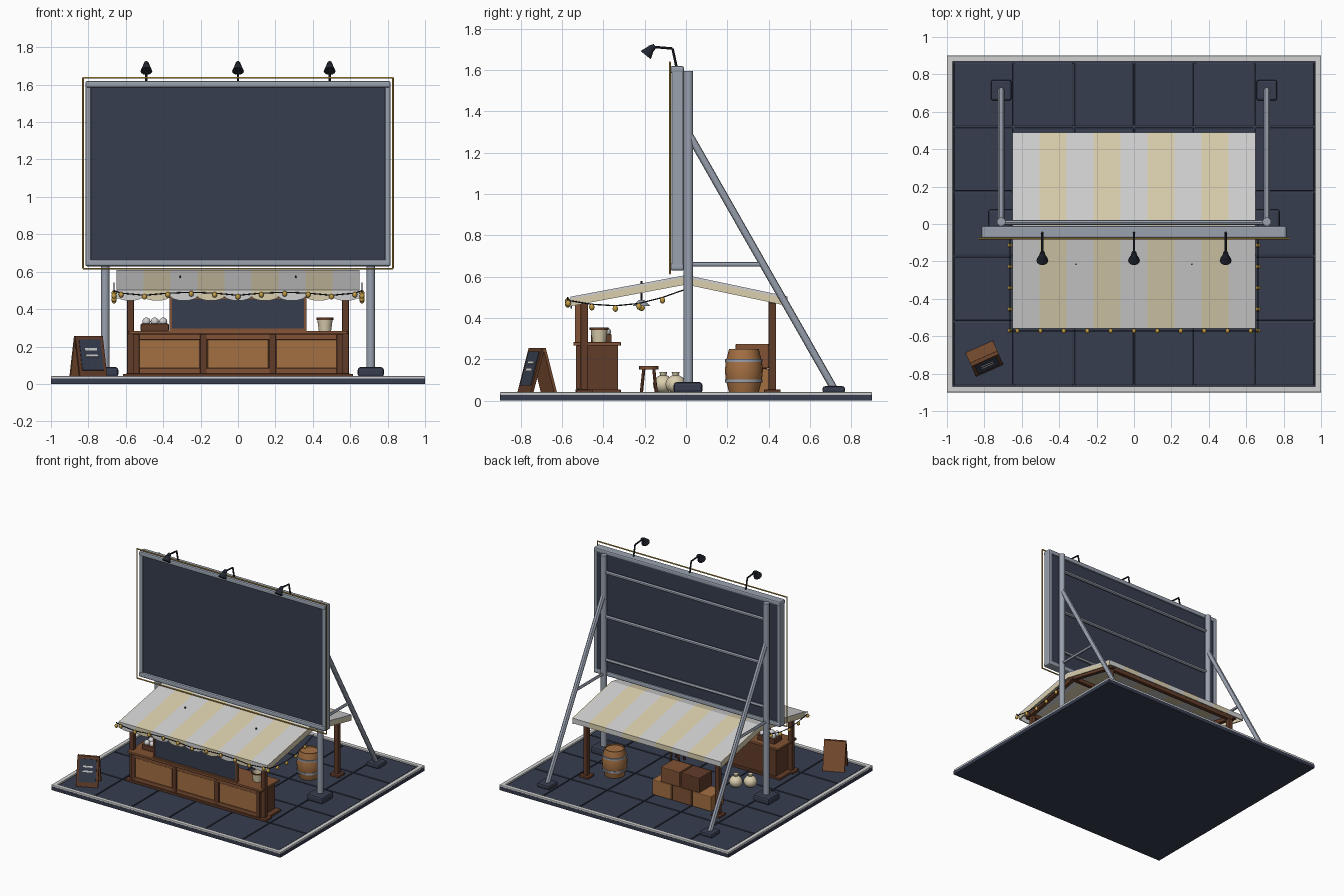
import bpy, bmesh, math
from mathutils import Vector, Matrix

cube = bpy.data.objects.get("Cube")
if cube:
    bpy.data.objects.remove(cube, do_unlink=True)


def material(name, *rgb):
    m = bpy.data.materials.new(name)
    m.use_nodes = True
    m.diffuse_color = (*rgb, 1)
    m.node_tree.nodes["Principled BSDF"].inputs["Base Color"].default_value = (*rgb, 1)
    return m


NAVY = material("dark navy", .038, .047, .078)
BLACK = material("near black", .016, .02, .03)
METAL = material("grey metal", .32, .36, .43)
WHITE = material("soft white", .64, .64, .64)
CREAM = material("cream", .7, .62, .42)
GOLD = material("gold", .55, .34, .06)
DARK = material("dark wood", .12, .045, .022)
MID = material("medium wood", .22, .085, .035)
LIGHT = material("light wood", .37, .16, .055)


def finish(name, bm, mat, bevel=0, smooth=False):
    bmesh.ops.recalc_face_normals(bm, faces=bm.faces)
    me = bpy.data.meshes.new(name)
    bm.to_mesh(me)
    bm.free()
    me.materials.append(mat)
    ob = bpy.data.objects.new(name, me)
    bpy.context.collection.objects.link(ob)
    if bevel:
        mod = ob.modifiers.new("bevel", "BEVEL")
        mod.width, mod.segments = bevel, 2
    if smooth:
        bpy.ops.object.select_all(action="DESELECT")
        ob.select_set(True)
        bpy.context.view_layer.objects.active = ob
        bpy.ops.object.shade_smooth_by_angle()
    return ob


def box(name, x, y, z, mat, bevel=0):
    """Box from three (low, high) ranges."""
    bm = bmesh.new()
    bmesh.ops.create_cube(bm, size=1)
    for v in bm.verts:
        v.co = [r[0] + (c + .5) * (r[1] - r[0]) for c, r in zip(v.co, (x, y, z))]
    return finish(name, bm, mat, bevel)


def mid(c, w):
    return (c - w / 2, c + w / 2)


def bar(name, p, q, r, mat, r2=None, sides=12):
    """Round bar or cone between two points."""
    p, q = Vector(p), Vector(q)
    bm = bmesh.new()
    turn = (q - p).to_track_quat("Z", "Y").to_matrix().to_4x4()
    bmesh.ops.create_cone(bm, cap_ends=True, segments=sides, radius1=r,
                          radius2=r if r2 is None else r2, depth=(q - p).length,
                          matrix=Matrix.Translation((p + q) / 2) @ turn)
    return finish(name, bm, mat, smooth=True)


def ball(name, loc, r, mat, squash=1):
    bm = bmesh.new()
    bmesh.ops.create_uvsphere(bm, u_segments=12, v_segments=8, radius=r,
                              matrix=Matrix.Translation(loc) @ Matrix.Diagonal((1, 1, squash, 1)))
    return finish(name, bm, mat, smooth=True)


def prism(name, pts, vec, mat):
    """Flat outline extruded along a vector."""
    bm = bmesh.new()
    face = bm.faces.new([bm.verts.new(p) for p in pts])
    out = bmesh.ops.extrude_face_region(bm, geom=[face])
    bmesh.ops.translate(bm, vec=vec, verts=[g for g in out["geom"] if isinstance(g, bmesh.types.BMVert)])
    return finish(name, bm, mat)


def lathe(name, profile, loc, mat, sides=20):
    bm = bmesh.new()
    verts = [bm.verts.new((r, 0, z)) for r, z in profile]
    edges = [bm.edges.new(e) for e in zip(verts, verts[1:])]
    bmesh.ops.spin(bm, geom=verts + edges, cent=(0, 0, 0), axis=(0, 0, 1), angle=math.tau, steps=sides)
    bmesh.ops.remove_doubles(bm, verts=bm.verts, dist=.0001)
    bmesh.ops.translate(bm, vec=loc, verts=bm.verts)
    return finish(name, bm, mat, smooth=True)


def wire(name, pts, r, mat):
    for p, q in zip(pts, pts[1:]):
        bar(name, p, q, r, mat, sides=8)


# Ground slab, tiles and pale kerb
box("ground_slab", (-1, 1), (-.9, .9), (0, .028), NAVY)
for i in range(6):
    for j in range(5):
        box("floor_tile", mid((i - 2.5) * .322, .314), mid((j - 2) * .346, .338), (.02, .037), NAVY, .005)
for s in (-1, 1):
    box("kerb_side", mid(s * .984, .032), (-.9, .9), (.026, .042), WHITE, .004)
    box("kerb_end", (-1, 1), mid(s * .884, .032), (.026, .042), WHITE, .004)

# Billboard panel, frame and gold outline
box("billboard_panel", (-.8, .8), (-.058, -.02), (.645, 1.605), NAVY)
for s in (-1, 1):
    box("frame_side", mid(s * .8, .03), (-.07, -.012), (.63, 1.62), METAL, .008)
    bar("outline_side", (s * .828, -.078, .616), (s * .828, -.078, 1.637), .005, GOLD)
for z, edge in ((.647, .616), (1.602, 1.637)):
    box("frame_rail", (-.816, .816), (-.076, -.01), mid(z, .036), METAL, .01)
    bar("outline_rail", (-.828, -.078, edge), (.828, -.078, edge), .005, GOLD)

# Supporting posts, braces and back rails
for s in (-1, 1):
    x = s * .71
    bar("main_post", (x, .012, .04), (x, .012, 1.595), .023, METAL, sides=16)
    box("post_foot", mid(x, .14), mid(.01, .14), (.036, .09), NAVY, .015)
    bar("rear_brace", (x, .02, 1.28), (x, .715, .06), .018, METAL)
    box("brace_foot", mid(x, .11), mid(.715, .11), (.036, .07), NAVY, .012)
    bar("brace_strut", (x, .02, .66), (x, .37, .66), .011, METAL)
for z in (.77, 1.11, 1.46):
    bar("back_rail", (-.71, .008, z), (.71, .008, z), .013, METAL)

# Billboard lamps on bent arms
for x in (-.49, 0, .49):
    wire("lamp_arm", [(x, -.045, 1.61), (x, -.065, 1.704), (x, -.16, 1.712)], .006, BLACK)
    bar("lamp_neck", (x, -.15, 1.716), (x, -.172, 1.702), .012, BLACK, .018)
    bar("lamp_shade", (x, -.165, 1.71), (x, -.195, 1.672), .014, BLACK, .032)

# Striped canopy with scalloped front edge
FRONT, RIDGE, BACK = (-.56, .503), (0, .608), (.49, .505)


def roof_outline(x, depth):
    line = (FRONT, RIDGE, BACK)
    return [(x, y, z) for y, z in line] + [(x, y, z - depth) for y, z in reversed(line)]


width = 1.3 / 9
for i in range(9):
    mat = CREAM if i % 2 else WHITE
    x = -.65 + i * width
    prism("canopy_stripe", roof_outline(x, .012), (width, 0, 0), mat)
    curve = [(x + width * (1 - math.cos(a * math.pi / 8)) / 2, FRONT[0], .47 - .025 * math.sin(a * math.pi / 8))
             for a in range(9)]
    prism("scalloped_valance", [(x, FRONT[0], .5)] + curve + [(x + width, FRONT[0], .5)], (0, .008, 0), mat)
    box("rear_valance", (x, x + width), (.482, .49), (.465, .505), mat)
for s in (-1, 1):
    prism("side_valance", roof_outline(s * .65, .046), (-s * .01, 0, 0), CREAM)

# Stall posts and roof beams
for s in (-1, 1):
    x = s * .575
    for y in (-.492, .418):
        box("stall_post", mid(x, .036), mid(y, .036), (.04, .49), DARK, .004)
        box("post_plate", mid(x, .08), mid(y, .08), (.036, .054), DARK, .004)
    for y, z in (FRONT, BACK):
        prism("rafter", [(x, y * .95, z - .014), (x, 0, .594), (x, 0, .564), (x, y * .95, z - .04)],
              (s * .03, 0, 0), DARK)
for y, z in ((-.5, .485), (0, .58), (.42, .485)):
    box("cross_beam", (-.61, .61), mid(y, .03), mid(z, .03), DARK)

# Serving counter
box("counter_plinth", (-.6, .6), (-.535, -.315), (.037, .055), DARK, .004)
box("counter_body", (-.555, .555), (-.52, -.33), (.05, .268), DARK)
box("counter_top", (-.585, .585), (-.545, -.315), (.266, .284), MID, .004)
for x in (-.37, 0, .37):
    box("counter_panel", mid(x, .325), (-.526, -.515), (.085, .235), LIGHT, .003)
for x in (-.545, -.185, .185, .545):
    box("counter_stile", mid(x, .035), (-.532, -.515), (.055, .266), DARK, .003)
for z in (.07, .25):
    box("counter_rail", (-.555, .555), (-.53, -.515), mid(z, .028), MID, .003)

# Menu board on the counter
box("menu_board", (-.355, .355), (-.53, -.515), (.29, .46), NAVY)
for s in (-1, 1):
    box("menu_frame_side", mid(s * .36, .014), (-.537, -.51), (.28, .465), MID)
for z in (.289, .46):
    box("menu_frame_rail", (-.36, .36), (-.537, -.51), mid(z, .012), MID)

# Goods on the counter
lathe("pail", [(0, 0), (.033, 0), (.042, .07), (.037, .07), (.033, .012), (0, .012)], (.465, -.42, .283), CREAM)
lathe("pail_rim", [(.04, .06), (.046, .06), (.046, .071), (.04, .071), (.04, .06)], (.465, -.42, .283), DARK)
box("goods_tray", (-.52, -.37), (-.46, -.36), (.283, .322), DARK, .004)
for x in (-.49, -.445, -.4):
    for y in (-.435, -.385):
        ball("bun", (x, y, .333), .022, WHITE)

# Pendant lamps
for x in (-.31, .31):
    bar("pendant_cord", (x, -.215, .58), (x, -.215, .485), .004, BLACK, sides=8)
    bar("pendant_shade", (x, -.215, .458), (x, -.215, .488), .042, METAL, .012)
    ball("pendant_bulb", (x, -.215, .45), .016, GOLD)

# String lights along the front and sides
front = [(i * .125, -.572, .474 + .016 * abs(math.sin(i * math.pi / 4))) for i in range(-5, 6)]
wire("front_wire", [(-.665, -.572, .5)] + front + [(.665, -.572, .5)], .003, BLACK)
for x, y, z in front:
    ball("front_bulb", (x, y, z - .008), .013, GOLD, 1.2)
for s in (-1, 1):
    side = [(s * .663, -.57 + .57 * t, .485 + .055 * t - .05 * math.sin(math.pi * t))
            for t in (0, .2, .4, .6, .8, 1)]
    wire("side_wire", side, .003, BLACK)
    for x, y, z in side[:-1]:
        ball("side_bulb", (x, y, z - .014), .013, GOLD, 1.2)

# Barrel with hoops
spot = (.427, .28, .04)
lathe("barrel", [(0, .012), (.068, .012), (.072, 0), (.088, .065), (.092, .105), (.088, .145), (.072, .21),
                 (.066, .21), (.066, .2), (0, .2)], spot, LIGHT)
for z in (.055, .155):
    lathe("barrel_hoop", [(.083, z - .007), (.091, z - .007), (.091, z + .007), (.083, z + .007)], spot, METAL)

# Stacked crates
for x, z, mat in ((-.065, .037, LIGHT), (-.24, .037, MID), (-.415, .037, LIGHT),
                  (-.14, .157, MID), (-.315, .157, DARK)):
    box("crate", mid(x, .165), (.24, .4), (z, z + .118), mat, .006)

# Stool and sacks behind the counter
lathe("stool_seat", [(0, .15), (.046, .15), (.048, .167), (0, .167)], (.2, -.18, 0), MID)
for sx in (-1, 1):
    for sy in (-1, 1):
        bar("stool_leg", (.2 + sx * .036, -.18 + sy * .036, .037), (.2 + sx * .024, -.18 + sy * .024, .155),
            .008, DARK)
for x, y in ((-.4, -.05), (-.485, -.11)):
    ball("sack", (x, y, .08), .05, CREAM, .9)
    bar("sack_neck", (x, y, .115), (x, y, .14), .012, CREAM, .02)

# Folding sidewalk sign
place = Matrix.Translation((-.8, -.72, .037)) @ Matrix.Rotation(math.radians(24), 4, "Z")
for side, tilt in ((1, -.27), (-1, .27)):
    leaf = place @ Matrix.Translation((0, -side * .063, 0)) @ Matrix.Rotation(tilt, 4, "X")
    parts = [box("sign_leaf", mid(0, .16), mid(0, .014), (0, .225), MID if side < 0 else DARK)]
    if side > 0:
        parts.append(box("sign_slate", mid(0, .125), (-.011, -.006), (.035, .205), NAVY))
        for z, w in ((.15, .07), (.115, .07)):
            parts.append(box("sign_chalk_line", mid(0, w), (-.014, -.01), mid(z, .012), WHITE))
    for ob in parts:
        ob.matrix_world = leaf
